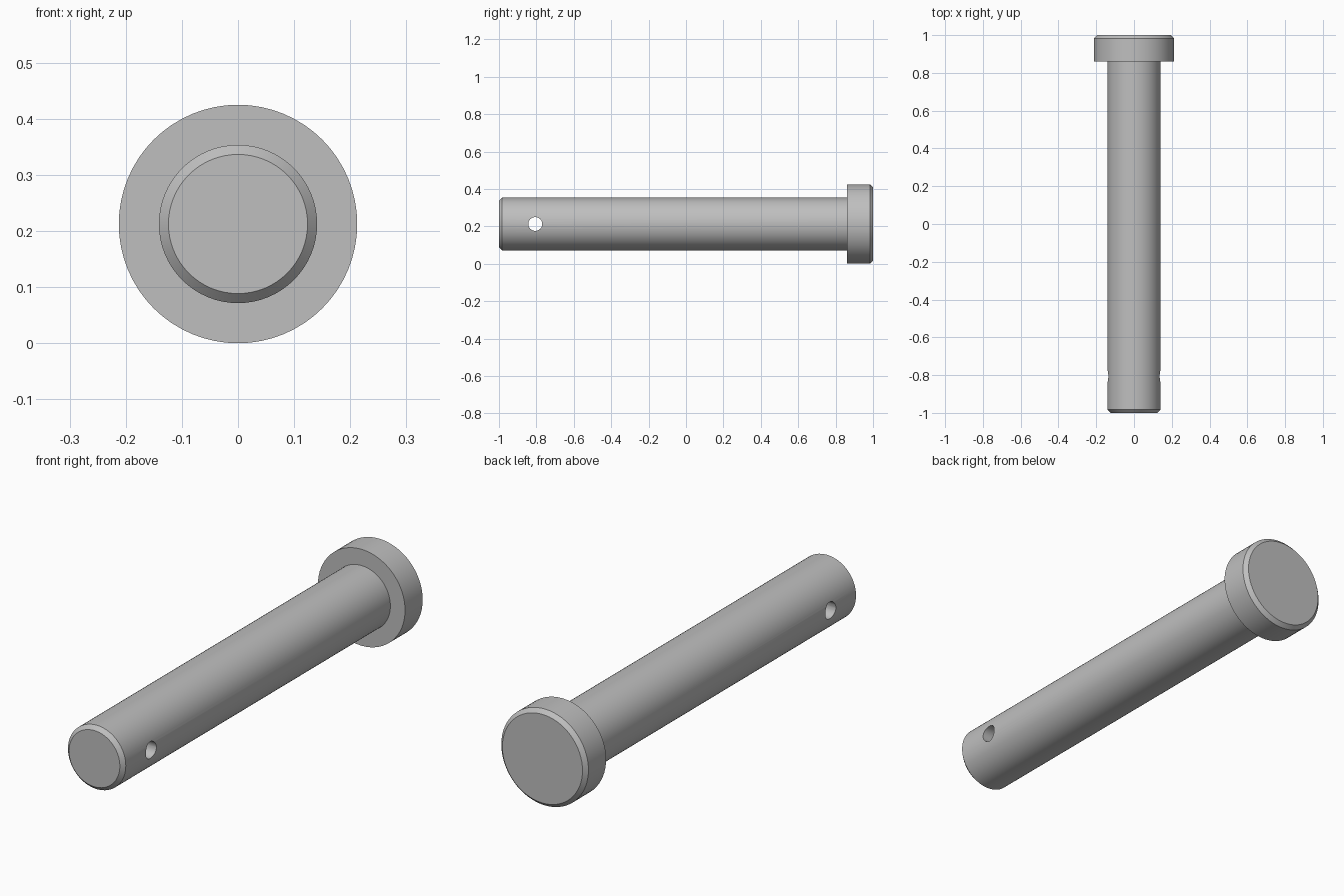
import bpy, bmesh, math
from mathutils import Matrix, Vector

cube = bpy.data.objects.get("Cube")
if cube:
    bpy.data.objects.remove(cube, do_unlink=True)

SHAFT_R, HEAD_R, HOLE_R = 0.141, 0.2125, 0.037
CHAMFER = 0.017
HEAD_Y, HOLE_Y = 0.86, -0.806
CENTRE_Z = HEAD_R

steel = bpy.data.materials.new("grey steel")
steel.use_nodes = True
colour = (0.52, 0.52, 0.52, 1)
steel.diffuse_color = colour
steel.node_tree.nodes["Principled BSDF"].inputs["Base Color"].default_value = colour


def add_object(name, bm):
    bmesh.ops.recalc_face_normals(bm, faces=bm.faces)
    mesh = bpy.data.meshes.new(name)
    bm.to_mesh(mesh)
    bm.free()
    mesh.materials.append(steel)
    obj = bpy.data.objects.new(name, mesh)
    obj.location.z = CENTRE_Z
    bpy.context.collection.objects.link(obj)
    return obj


def lathe(name, profile, segments):
    """Revolve (radius, y) points around the pin axis, capping both ends."""
    bm = bmesh.new()
    rings = []
    for radius, y in profile:
        angles = [math.tau * i / segments for i in range(segments)]
        rings.append([bm.verts.new((radius * math.sin(a), y, radius * math.cos(a)))
                      for a in angles])
    for a, b in zip(rings, rings[1:]):
        for i in range(segments):
            j = (i + 1) % segments
            bm.faces.new((a[i], a[j], b[j], b[i]))
    bm.faces.new(rings[0])
    bm.faces.new(rings[-1])
    return add_object(name, bm)


# One-piece pin: chamfered tip, shaft, shoulder and chamfered head
pin = lathe("clevis_pin", [
    (SHAFT_R - CHAMFER, -1), (SHAFT_R, -1 + CHAMFER), (SHAFT_R, HEAD_Y),
    (HEAD_R, HEAD_Y), (HEAD_R, 1 - CHAMFER), (HEAD_R - CHAMFER, 1)], 64)

# Cross hole for the retaining cotter
bm = bmesh.new()
bmesh.ops.create_cone(
    bm, cap_ends=True, segments=32, radius1=HOLE_R, radius2=HOLE_R, depth=4 * SHAFT_R,
    matrix=Matrix.Translation(Vector((0, HOLE_Y, 0))) @ Matrix.Rotation(math.pi / 2, 4, "Y"))
cutter = add_object("hole_cutter", bm)
cutter.hide_render = True

hole = pin.modifiers.new("cross_hole", "BOOLEAN")
hole.operation = "DIFFERENCE"
hole.solver = "EXACT"
hole.object = cutter

# Apply the cut, drop the cutter and smooth the round surfaces
bpy.ops.object.select_all(action="DESELECT")
bpy.context.view_layer.objects.active = pin
pin.select_set(True)
bpy.ops.object.modifier_apply(modifier=hole.name)
bpy.data.objects.remove(cutter, do_unlink=True)
bpy.ops.object.shade_smooth_by_angle(angle=math.radians(30))
